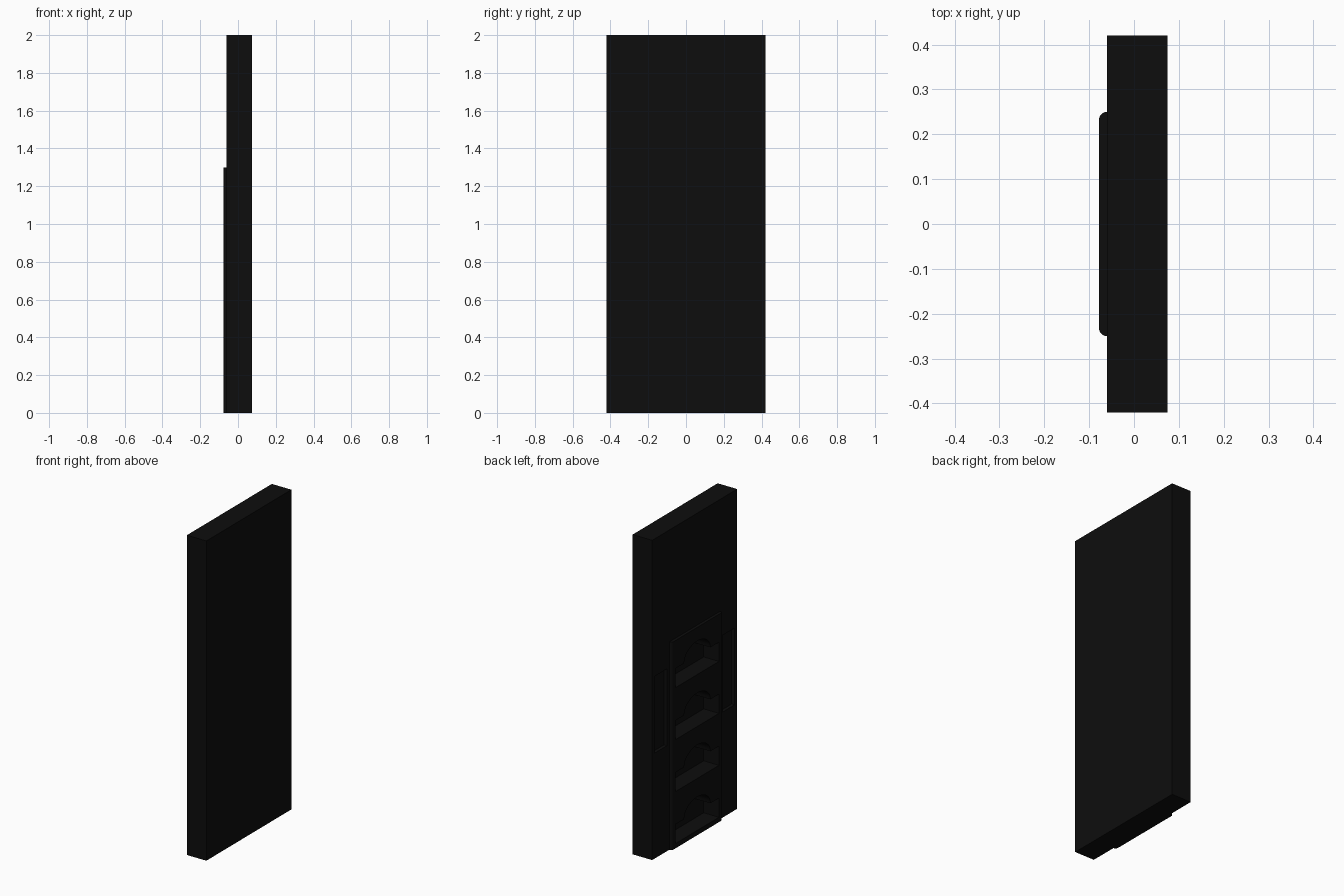
import bpy, bmesh, math
from mathutils import Vector

if "Cube" in bpy.data.objects:
    bpy.data.objects.remove(bpy.data.objects["Cube"])

black = bpy.data.materials.new("black")
black.diffuse_color = (0.004, 0.004, 0.004, 1)
black.use_nodes = True
black.node_tree.nodes["Principled BSDF"].inputs["Base Color"].default_value = black.diffuse_color


def prism(name, points, offset):
    """Closed outline of 3D points pushed along an offset vector."""
    bm = bmesh.new()
    face = bm.faces.new([bm.verts.new(p) for p in points])
    ext = bmesh.ops.extrude_face_region(bm, geom=[face])
    moved = [v for v in ext["geom"] if isinstance(v, bmesh.types.BMVert)]
    bmesh.ops.translate(bm, verts=moved, vec=Vector(offset))
    bmesh.ops.recalc_face_normals(bm, faces=bm.faces)
    mesh = bpy.data.meshes.new(name)
    bm.to_mesh(mesh)
    bm.free()
    mesh.materials.append(black)
    ob = bpy.data.objects.new(name, mesh)
    bpy.context.collection.objects.link(ob)
    return ob


def box(name, x0, x1, y0, y1, z0, z1):
    return prism(name, [(x0, y0, z0), (x1, y0, z0), (x1, y1, z0), (x0, y1, z0)],
                 (0, 0, z1 - z0))


def cut(ob, cutter):
    bpy.context.view_layer.objects.active = ob
    mod = ob.modifiers.new("cut", 'BOOLEAN')
    mod.operation = 'DIFFERENCE'
    mod.solver = 'EXACT'
    mod.object = cutter
    bpy.ops.object.modifier_apply(modifier=mod.name)


# Main slab
slab = box("slab", -0.06, 0.075, -0.42, 0.42, 0, 2)

# Raised panel with rounded front corners
r = 0.018
arc = [(-0.06 - r * math.sin(a), 0.25 - r + r * math.cos(a), 0)
       for a in [i * math.pi / 12 for i in range(7)]]
panel = prism("raised_panel", arc + [(x, -y, 0) for x, y, z in reversed(arc)],
              (0, 0, 1.3))

# Four bays, each with an arched finger notch above the opening
cutters = []
for i in range(4):
    z = 0.03 + i * 0.325
    notch = [(0.13 * math.cos(a), z + 0.12 + 0.09 * math.sin(a))
             for a in [k * math.pi / 16 for k in range(17)]]
    outline = [(-0.215, z), (0.215, z), (0.215, z + 0.12)] + notch + [(-0.215, z + 0.12)]
    cutters.append(prism("bay_cutter", [(-0.1, y, h) for y, h in outline],
                         (0.128, 0, 0)))
for c in cutters:
    cut(slab, c)
    cut(panel, c)

# Long shallow side recesses
for s in (-1, 1):
    y0, y1 = sorted((s * 0.275, s * 0.395))
    c = box("side_cutter", -0.1, -0.04, y0, y1, 0.66, 1.14)
    cut(slab, c)
    cutters.append(c)

for c in cutters:
    bpy.data.objects.remove(c, do_unlink=True)

# Smooth the rounded surfaces
for ob in (slab, panel):
    bpy.ops.object.select_all(action='DESELECT')
    ob.select_set(True)
    bpy.context.view_layer.objects.active = ob
    bpy.ops.object.shade_smooth_by_angle(angle=math.radians(30))
